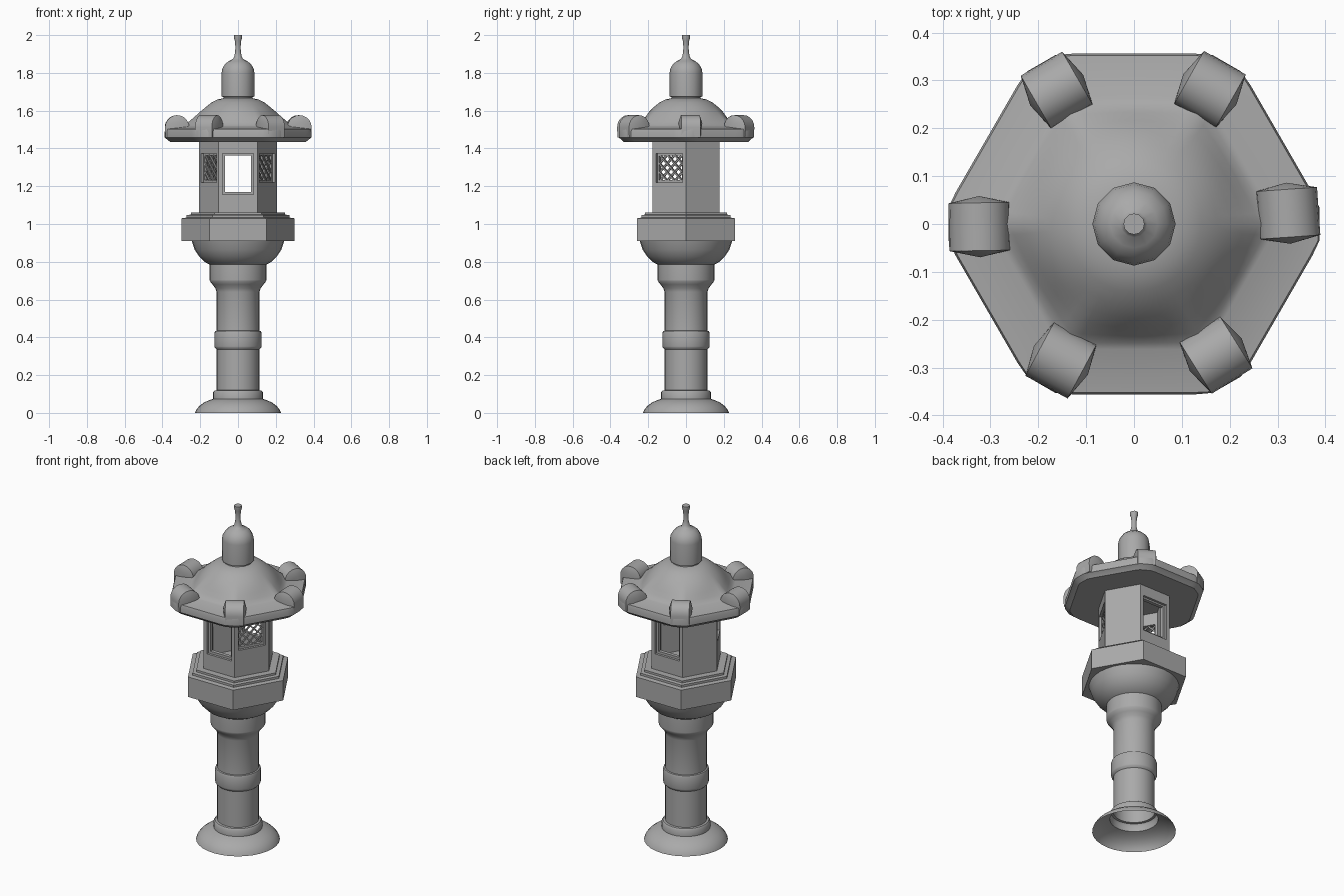
import bpy, bmesh
from math import sin, cos, pi, radians, tan
from mathutils import Matrix, Vector

cube = bpy.data.objects.get("Cube")
if cube:
    bpy.data.objects.remove(cube, do_unlink=True)

stone = bpy.data.materials.new("grey_stone")
stone.use_nodes = True
GREY = (0.4, 0.4, 0.4, 1)
stone.diffuse_color = GREY
stone.node_tree.nodes["Principled BSDF"].inputs["Base Color"].default_value = GREY


def finish(name, bm, smooth=None):
    """Turn a bmesh into a stone object, optionally smooth below an angle."""
    mesh = bpy.data.meshes.new(name)
    bm.to_mesh(mesh)
    bm.free()
    obj = bpy.data.objects.new(name, mesh)
    bpy.context.collection.objects.link(obj)
    mesh.materials.append(stone)
    if smooth:
        bpy.ops.object.select_all(action="DESELECT")
        obj.select_set(True)
        bpy.context.view_layer.objects.active = obj
        bpy.ops.object.shade_smooth_by_angle(angle=radians(smooth))
    return obj


def loft(bm, rings, start=False, end=False):
    """Skin closed rings of points with quads, optionally capping the ends."""
    rows = [[bm.verts.new(p) for p in ring] for ring in rings]
    for a, b in zip(rows, rows[1:]):
        n = len(a)
        for j in range(n):
            k = (j + 1) % n
            bm.faces.new((a[j], a[k], b[k], b[j]))
    if start:
        bm.faces.new(rows[0][::-1])
    if end:
        bm.faces.new(rows[-1])


def lathe(name, profile, sides, smooth=None, start=False, end=False):
    bm = bmesh.new()
    rings = [[(r * cos(2 * pi * i / sides), r * sin(2 * pi * i / sides), z)
              for i in range(sides)] for r, z in profile]
    loft(bm, rings, start, end)
    return finish(name, bm, smooth)


# Round pillar with flared foot, bands and bowl; hollow underneath
lathe("pillar", [
    (.228, 0), (.222, .015), (.205, .036), (.18, .055), (.15, .068), (.132, .074),
    (.132, .108), (.125, .118), (.113, .12), (.113, .335), (.123, .345),
    (.125, .352), (.125, .422), (.121, .433), (.113, .435), (.113, .64),
    (.12, .66), (.135, .68), (.149, .697), (.15, .705), (.15, .785),
    (.178, .80), (.207, .83), (.23, .865), (.245, .91)], 32, 35)

# Hexagonal platform with two steps
lathe("platform", [(.3, .91), (.3, 1.03), (.272, 1.034), (.272, 1.047),
                   (.25, 1.05), (.25, 1.062)], 6, start=True, end=True)

# Hexagonal light chamber: one panel per side, some with framed openings
OUT, THICK, Z0, Z1 = .178, .035, 1.06, 1.445


def rect(half, low, high, x):
    return [(x, -half, low), (x, half, low), (x, half, high), (x, -half, high)]


def box_bar(bm, p, q, place, x):
    """Thin square bar between two (y, z) points of a window."""
    d = Vector((0, q[0] - p[0], q[1] - p[1]))
    mid = Vector((x, (p[0] + q[0]) / 2, (p[1] + q[1]) / 2))
    turn = d.to_track_quat("Z", "X").to_matrix().to_4x4()
    size = Matrix.Diagonal((.008, .008, d.length, 1))
    bmesh.ops.create_cube(bm, size=1, matrix=place @ Matrix.Translation(mid) @ turn @ size)


walls, lattice = bmesh.new(), bmesh.new()
INNER = OUT - THICK
for side in range(6):
    angle = -90 + 60 * side
    place = Matrix.Rotation(radians(angle), 4, "Z")
    outer = rect(OUT * tan(pi / 6), Z0, Z1, OUT)
    inner = rect(INNER * tan(pi / 6), Z0, Z1, INNER)
    if angle in (30, 150):                      # plain back corners
        panels = [[outer], [inner[::-1]]]
    else:
        low = 1.155 if abs(angle) == 90 else 1.22
        half, high = .081, 1.373
        panels = [[outer, rect(half, low, high, OUT),
                   rect(half, low, high, OUT - .014),
                   rect(half - .012, low + .014, high - .01, OUT - .014),
                   rect(half - .012, low + .014, high - .01, INNER), inner]]
    for rings in panels:
        loft(walls, [[place @ Vector(p) for p in r] for r in rings], end=len(rings) == 1)
    if angle in (-30, 210):                     # diagonal lattice
        a, b, mid = .07, .067, 1.298
        for i in range(-2, 3):
            c = i * .046
            lo, hi = max(-a, c - b), min(a, c + b)
            for s in (-1, 1):
                box_bar(lattice, (lo, mid + s * (lo - c)), (hi, mid + s * (hi - c)),
                        place, OUT - .02 - .004 * s)
finish("light_chamber", walls)
finish("window_lattice", lattice)

# Roof: clipped hexagonal eave blending into a round dome
SEG = 72


def roof_ring(apothem, z, roundness, clip):
    pts = []
    for i in range(SEG):
        t = 2 * pi * i / SEG
        off = (t % (pi / 3)) - pi / 6
        r = min(apothem / cos(off), clip / cos(pi / 6 - abs(off)))
        r += (apothem * 1.04 - r) * roundness
        pts.append((r * cos(t), r * sin(t), z))
    return pts


roof = bmesh.new()
loft(roof, [roof_ring(*row) for row in [
    (.33, 1.435, 0, .36), (.352, 1.455, 0, .385), (.356, 1.457, 0, .388),
    (.356, 1.49, 0, .388), (.352, 1.503, 0, .385), (.262, 1.515, 0, .5),
    (.248, 1.522, .05, .5), (.232, 1.54, .2, .5), (.212, 1.565, .5, .5),
    (.19, 1.593, .8, .5), (.165, 1.618, 1, .5), (.135, 1.643, 1, .5),
    (.105, 1.659, 1, .5), (.07, 1.667, 1, .5)]], True, True)
finish("roof", roof, 30)

# Curled knob on each roof corner, with a pointed cheek on both sides
knobs = bmesh.new()
for angle in (4, 60.6, 120, 181, 241.8, 302):
    place = Matrix.Rotation(radians(angle), 4, "Z") @ Matrix.Translation((.323, 0, 1.512))
    arc = [(.064 * cos(pi * i / 10), .064 * sin(pi * i / 10)) for i in range(11)]
    outline = [(.062, -.055)] + arc + [(-.06, -.02)]
    rows = [[knobs.verts.new(place @ Vector((x, y, z))) for x, z in outline]
            for y in (.05, -.05)]
    tips = [knobs.verts.new(place @ Vector((0, y, .022))) for y in (.064, -.064)]
    n = len(outline)
    for j in range(n):
        k = (j + 1) % n
        knobs.faces.new((rows[0][j], rows[0][k], rows[1][k], rows[1][j]))
        knobs.faces.new((rows[0][k], rows[0][j], tips[0]))
        knobs.faces.new((rows[1][j], rows[1][k], tips[1]))
bmesh.ops.recalc_face_normals(knobs, faces=knobs.faces)
finish("corner_knobs", knobs, 25)

# Domed finial with a slim spike
lathe("finial", [(.078, 1.655), (.078, 1.672), (.087, 1.675), (.087, 1.80),
                 (.083, 1.822), (.07, 1.845), (.05, 1.862), (.028, 1.872),
                 (.02, 1.885), (.015, 1.91), (.014, 1.94), (.017, 1.97),
                 (.022, 1.985), (.022, 2.0)], 12, 40, True, True)
